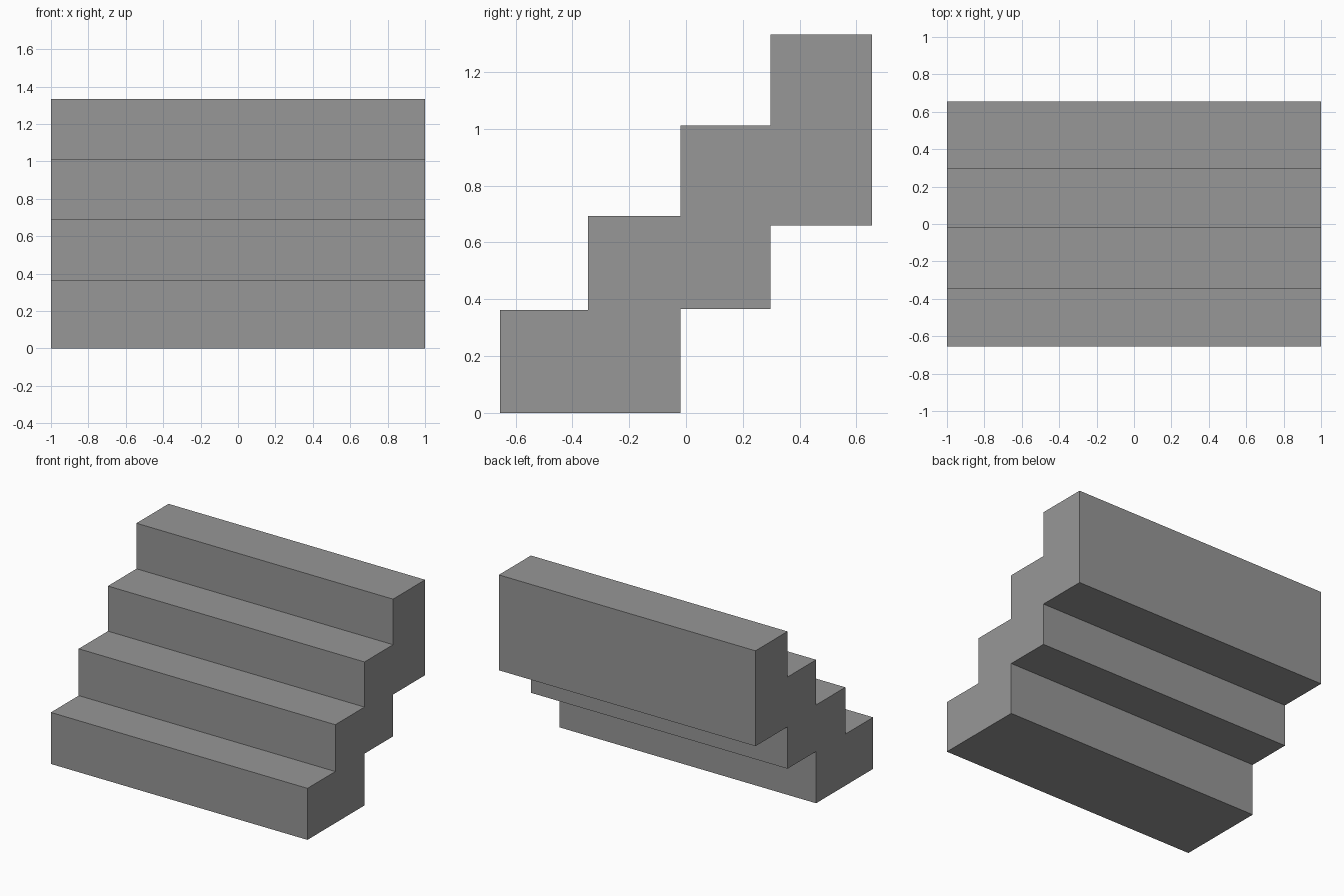
import bpy
import bmesh

cube = bpy.data.objects.get("Cube")
if cube:
    bpy.data.objects.remove(cube, do_unlink=True)

# Plain grey stone
grey = bpy.data.materials.new("grey_stone")
grey.use_nodes = True
colour = (0.31, 0.31, 0.31, 1)
grey.diffuse_color = colour
grey.node_tree.nodes["Principled BSDF"].inputs["Base Color"].default_value = colour

# Side profile (y, z): underside from the front, then treads down from the back
underside = [(-0.655, 0), (-0.02, 0), (-0.02, 0.365), (0.298, 0.365),
             (0.298, 0.66), (0.655, 0.66)]
treads = [(0.655, 1.332), (0.298, 1.332), (0.298, 1.011), (-0.02, 1.011),
          (-0.02, 0.693), (-0.345, 0.693), (-0.345, 0.363), (-0.655, 0.363)]

# Extrude the profile across the width of the flight
bm = bmesh.new()
side = bm.faces.new([bm.verts.new((-1, y, z)) for y, z in underside + treads])
extruded = bmesh.ops.extrude_face_region(bm, geom=[side], use_keep_orig=True)
moved = [v for v in extruded["geom"] if isinstance(v, bmesh.types.BMVert)]
bmesh.ops.translate(bm, verts=moved, vec=(2, 0, 0))
bmesh.ops.recalc_face_normals(bm, faces=bm.faces)

mesh = bpy.data.meshes.new("stair_flight")
bm.to_mesh(mesh)
bm.free()
mesh.materials.append(grey)
stairs = bpy.data.objects.new("stair_flight", mesh)
bpy.context.collection.objects.link(stairs)
